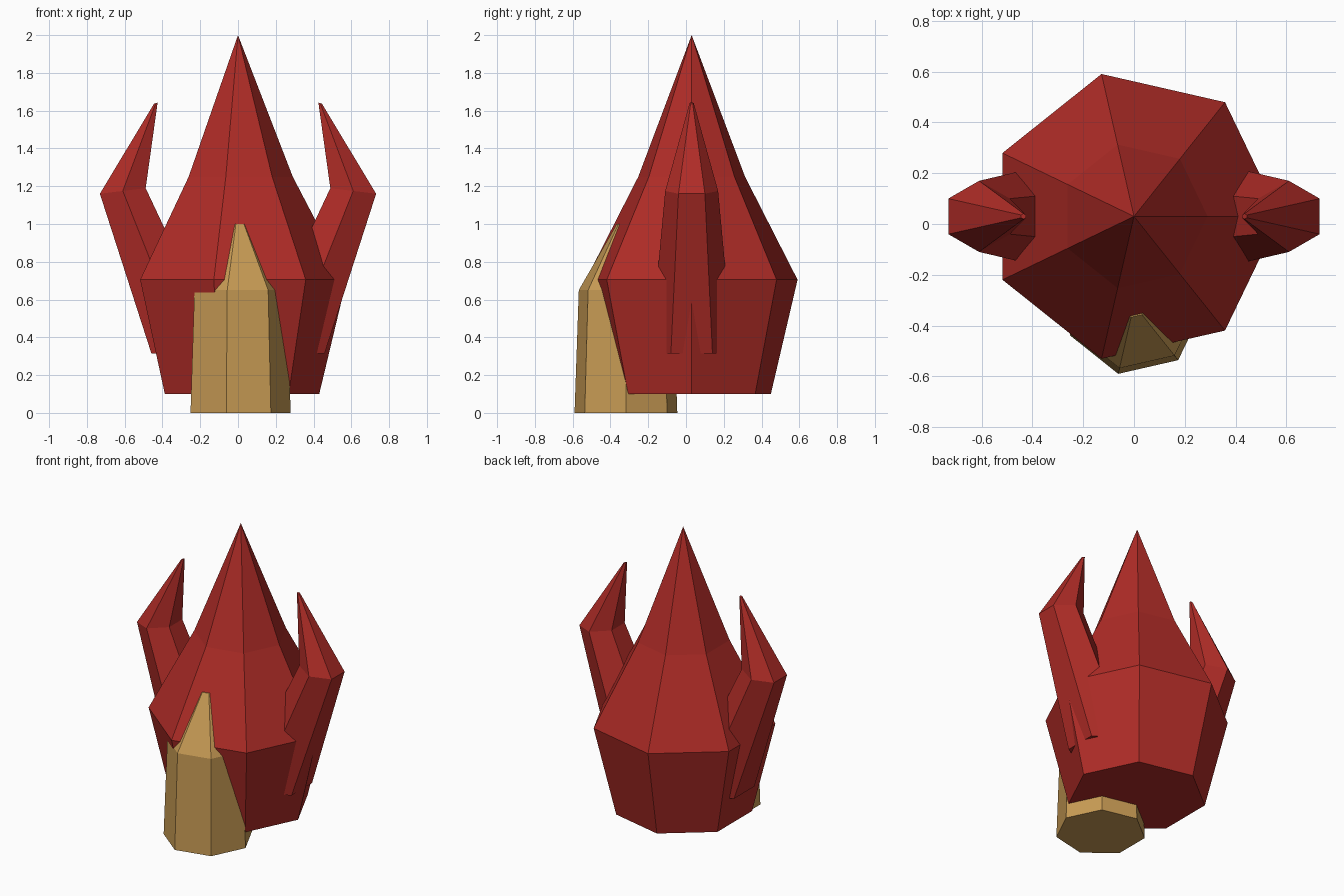
import bpy, bmesh
from math import cos, sin, tau, pi

if "Cube" in bpy.data.objects:
    bpy.data.objects.remove(bpy.data.objects["Cube"])


def material(name, rgb):
    m = bpy.data.materials.new(name)
    m.diffuse_color = (*rgb, 1)
    m.use_nodes = True
    m.node_tree.nodes["Principled BSDF"].inputs["Base Color"].default_value = m.diffuse_color
    return m


def loft(name, mat, sides, rings, start=0.0):
    """Flat-faced skin through rings of (x, y, z, radius, tilt); radius 0 makes a point."""
    bm = bmesh.new()
    loops = []
    for x, y, z, r, tilt in rings:
        if r == 0:
            loops.append([bm.verts.new((x, y, z))])
            continue
        angles = [start + tau * i / sides for i in range(sides)]
        loops.append([bm.verts.new((x + r * cos(a), y + r * sin(a), z + tilt * cos(a)))
                      for a in angles])
    for low, high in zip(loops, loops[1:]):
        for i in range(sides):
            j = (i + 1) % sides
            if len(high) == 1:
                bm.faces.new((low[i], low[j], high[0]))
            else:
                bm.faces.new((low[i], low[j], high[j], high[i]))
    for loop in (loops[0], loops[-1]):
        if len(loop) > 2:
            bm.faces.new(loop)
    bmesh.ops.recalc_face_normals(bm, faces=bm.faces)
    mesh = bpy.data.meshes.new(name)
    bm.to_mesh(mesh)
    bm.free()
    mesh.materials.append(mat)
    ob = bpy.data.objects.new(name, mesh)
    bpy.context.collection.objects.link(ob)
    return ob


red = material("red", (0.43, 0.025, 0.02))
tan = material("tan", (0.58, 0.33, 0.09))

# Main seven-sided body rising to a point
BY = 0.03
loft("body", red, 7, [(0, BY, 0.10, 0.43, 0), (0, BY, 0.705, 0.575, 0),
                      (0, BY, 1.25, 0.29, 0), (0, BY, 2.0, 0, 0)])

# Short tapered post at the front, half sunk in the body
PY = -0.318
loft("front_post", tan, 7, [(0, PY, 0, 0.279, 0), (0, PY, 0.65, 0.256, 0),
                            (0, PY, 1.0, 0.05, 0)])

# Six-sided bent side horns, mirrored across x
horn = loft("side_horns", red, 6, [(0.268, BY, 0.315, 0.22, 0),
                                   (0.61, BY, 1.175, 0.14, -0.017),
                                   (0.435, BY, 1.64, 0.011, -0.004)], start=pi / 6)
horn.modifiers.new("mirror", "MIRROR").use_axis[0] = True
